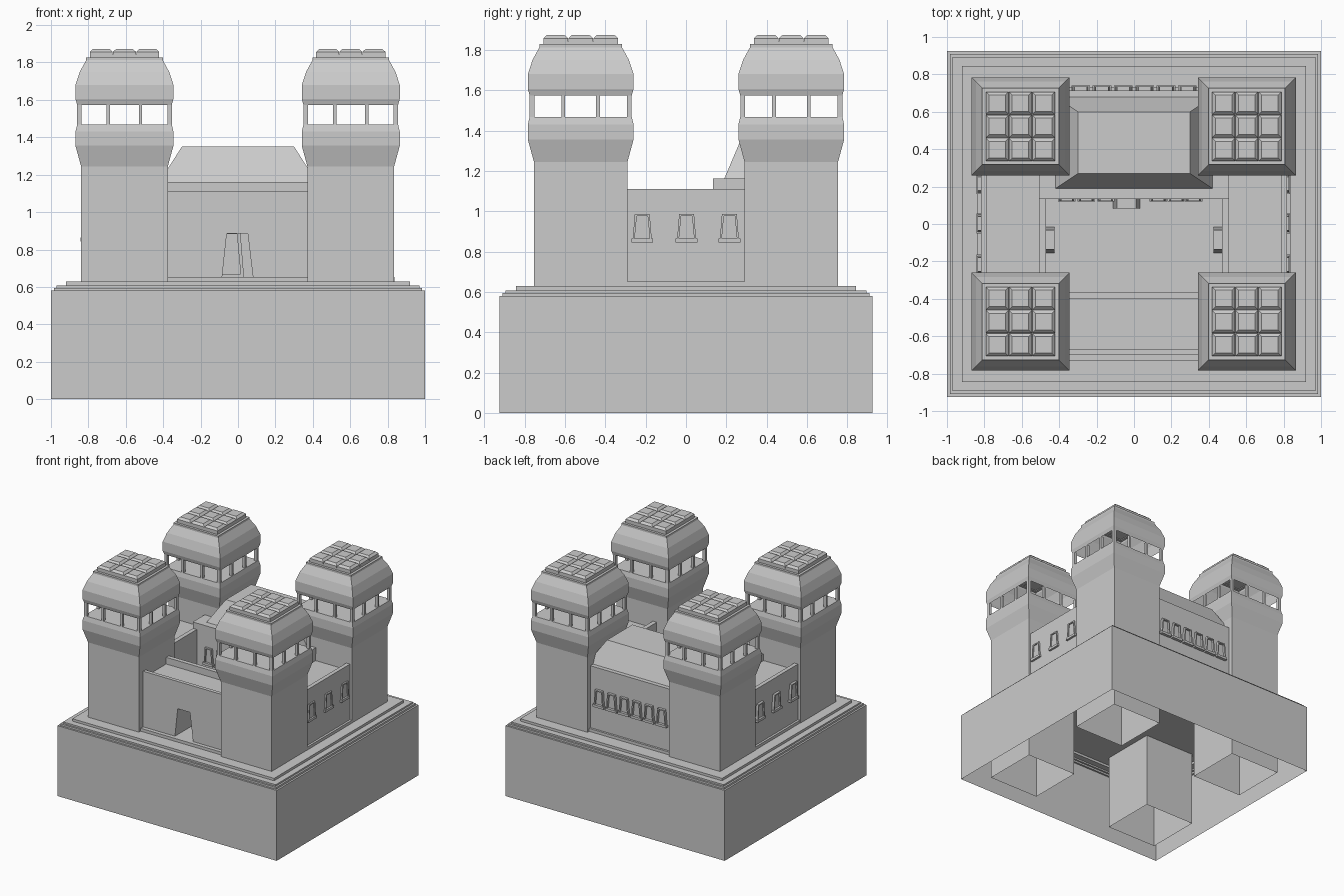
import bpy, bmesh
from math import pi
from mathutils import Matrix, Vector

if "Cube" in bpy.data.objects:
    bpy.data.objects.remove(bpy.data.objects["Cube"])


def finish(bm, name):
    bmesh.ops.recalc_face_normals(bm, faces=bm.faces)
    me = bpy.data.meshes.new(name)
    bm.to_mesh(me)
    bm.free()
    ob = bpy.data.objects.new(name, me)
    bpy.context.collection.objects.link(ob)
    return ob


def add_loft(bm, loops, bottom=True, top=True):
    """Bridge loops of points with quads."""
    rings = [[bm.verts.new(p) for p in loop] for loop in loops]
    n = len(rings[0])
    for a, b in zip(rings, rings[1:]):
        for i in range(n):
            j = (i + 1) % n
            bm.faces.new((a[i], a[j], b[j], b[i]))
    if bottom:
        bm.faces.new(rings[0][::-1])
    if top:
        bm.faces.new(rings[-1])


def rect(x0, x1, y0, y1, z):
    return [(x0, y0, z), (x1, y0, z), (x1, y1, z), (x0, y1, z)]


def square(cx, cy, h, z):
    return rect(cx - h, cx + h, cy - h, cy + h, z)


def add_box(bm, x0, x1, y0, y1, z0, z1):
    add_loft(bm, [rect(x0, x1, y0, y1, z0), rect(x0, x1, y0, y1, z1)])


def box(name, *b):
    bm = bmesh.new()
    add_box(bm, *b)
    return finish(bm, name)


def loft(name, loops, **kw):
    bm = bmesh.new()
    add_loft(bm, loops, **kw)
    return finish(bm, name)


# Stepped base, an open shell underneath
steps = [(0, 0), (0, .58), (.015, .58), (.015, .595), (.03, .595), (.03, .608),
         (.08, .608), (.08, .628)]
loft("base", [rect(d - 1, 1 - d, d - .924, .924 - d, z) for d, z in steps], bottom=False)

# Cross-shaped courtyard floor
box("courtyard_floor", -.376, .376, -.732, .732, .628, .652)
for s in (-1, 1):
    a, b = sorted((s * .376, s * .836))
    box("side_floor", a, b, -.29, .29, .628, .652)


# Corner towers
shaft = [(.232, 0), (.232, 1.245), (.262, 1.355), (.262, 1.43), (.253, 1.468)]
hood = [(.253, 1.574), (.262, 1.605), (.262, 1.68), (.239, 1.75), (.205, 1.812),
        (.205, 1.828), (.185, 1.828), (.185, 1.842)]


def tower(cx, cy):
    loft("tower_shaft", [square(cx, cy, h, z) for h, z in shaft], bottom=False)
    loft("tower_hood", [square(cx, cy, h, z) for h, z in hood], bottom=False)
    # lookout posts
    bm = bmesh.new()
    spots = ((-.241, .012), (-.086, .009), (.086, .009), (.241, .012))
    for i, a in spots:
        for j, b in spots:
            if abs(i) > .2 or abs(j) > .2:
                add_box(bm, cx + i - a, cx + i + a, cy + j - b, cy + j + b, 1.465, 1.58)
    finish(bm, "lookout_posts")
    # chamfered roof tiles
    bm = bmesh.new()
    for i in (-1, 0, 1):
        for j in (-1, 0, 1):
            add_loft(bm, [square(cx + i * .124, cy + j * .124, h, z)
                          for h, z in ((.061, 1.835), (.061, 1.857), (.044, 1.873))])
    finish(bm, "roof_tiles")


for cx in (-.607, .603):
    for cy in (-.522, .522):
        tower(cx, cy)


# Front wing: parapet cross-section, with a tapered doorway cut through
front = [(-.70, .64), (-.70, 1.11), (-.67, 1.11), (-.67, 1.055), (-.40, 1.055),
         (-.40, 1.11), (-.365, 1.11), (-.365, .64)]
wing = loft("front_wing", [[(x, y, z) for y, z in front] for x in (-.39, .39)])
door = [(-.085, .652), (.08, .652), (.052, .885), (-.06, .885)]
cutter = loft("door_cutter", [[(x, y, z) for x, z in door] for y in (-.9, -.3)])
cutter.hide_render = True
cutter.hide_set(True)
mod = wing.modifiers.new("doorway", 'BOOLEAN')
mod.object = cutter
mod.solver = 'EXACT'

# Side wings
side = [(.818, .64), (.818, 1.11), (.785, 1.11), (.785, 1.055), (.505, 1.055),
        (.505, 1.11), (.47, 1.11), (.47, .64)]
for s in (-1, 1):
    loft("side_wing", [[(s * x, y, z) for x, z in side] for y in (-.30, .30)])

# Rear hall with slab and hipped roof
box("rear_hall", -.5, .5, .14, .715, .64, 1.11)
box("hall_slab", -.507, .507, .135, .715, 1.11, 1.162)
loft("hall_roof", [rect(-.42, .42, .19, .68, 1.162), rect(-.3, .3, .27, .6, 1.35)])


def frame(name, loc, angle, wb, wt, h, border, depth, sill=True):
    """Tapered frame around a recessed panel; faces -y before turning."""
    def trap(inset, y):
        b = inset
        return [(-wb + b, y, b), (wb - b, y, b), (wt - b, y, h - b), (-wt + b, y, h - b)]
    bm = bmesh.new()
    add_loft(bm, [trap(0, .01), trap(0, -depth), trap(border, -depth), trap(border, -.003)])
    if sill:
        add_box(bm, -wb - .006, wb + .006, -depth - .005, .01, -.004, .016)
    bm.transform(Matrix.Translation(Vector(loc)) @ Matrix.Rotation(angle, 4, 'Z'))
    return finish(bm, name)


# Windows on the outer side walls, the rear wall and the courtyard face
for y in (-.217, .003, .215):
    frame("side_window", (.818, y, .848), pi / 2, .048, .037, .138, .01, .012)
    frame("side_window", (-.824, y, .848), -pi / 2, .048, .037, .138, .01, .014)
for i in range(6):
    frame("rear_window", (-.285 + i * .114, .715, .848), pi, .044, .034, .138, .01, .02)
for x in (-.36, -.255, -.15, .13, .225, .32):
    frame("court_window", (x, .14, .848), 0, .04, .031, .138, .01, .016)

# Courtyard doors
frame("hall_door", (-.04, .14, .652), 0, .072, .052, .25, .018, .058, sill=False)
for s in (-1, 1):
    frame("side_door", (s * .47, -.085, .652), -s * pi / 2, .07, .052, .24, .018, .045, sill=False)
